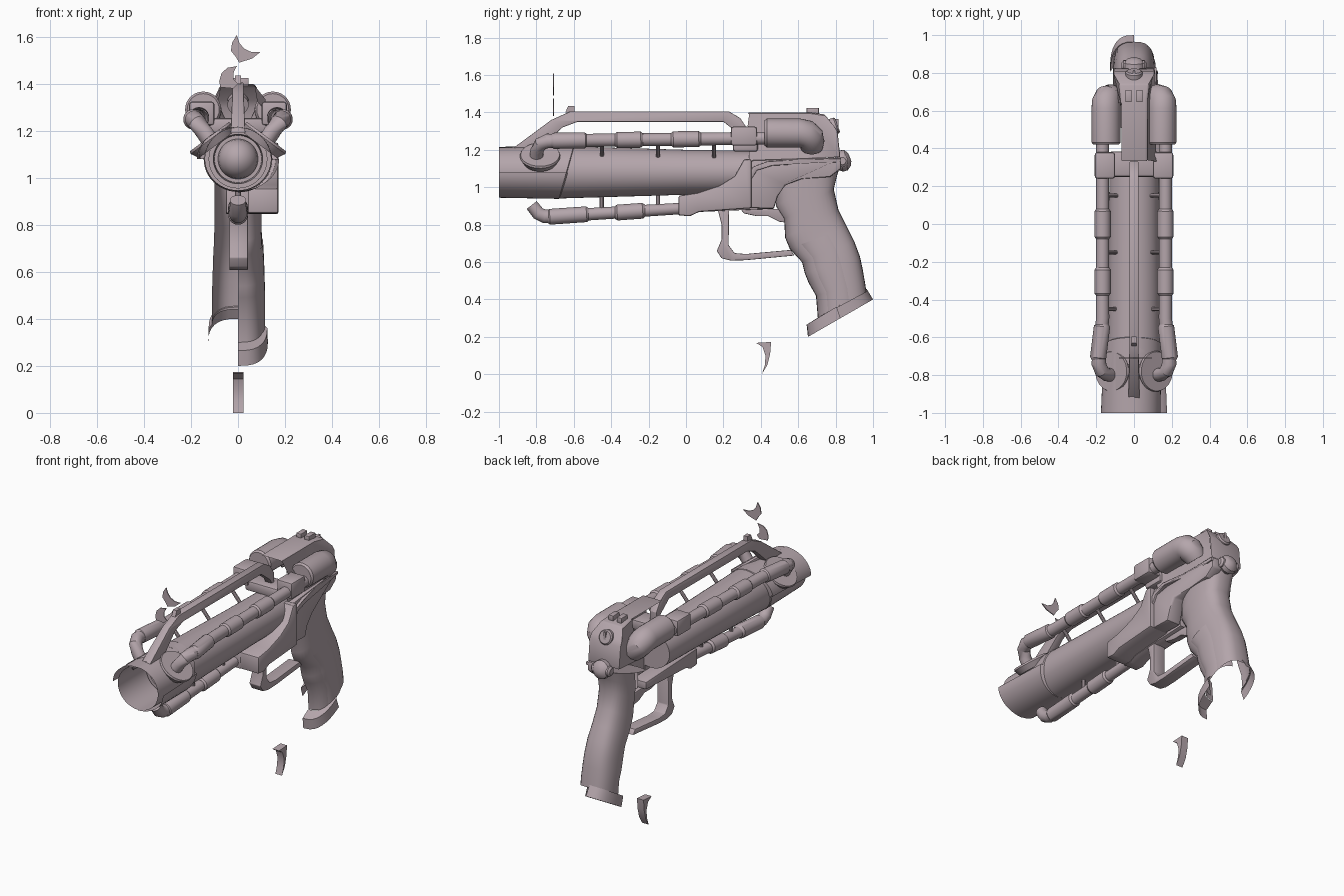
import bpy, bmesh, math
from mathutils import Vector

if "Cube" in bpy.data.objects:
    bpy.data.objects.remove(bpy.data.objects["Cube"])

mat = bpy.data.materials.new("dusty_mauve_metal")
mat.diffuse_color = (0.46, 0.38, 0.41, 1)
mat.use_nodes = True
mat.node_tree.nodes["Principled BSDF"].inputs["Base Color"].default_value = mat.diffuse_color


def finish(name, bm, angle=35):
    bmesh.ops.remove_doubles(bm, verts=bm.verts, dist=1e-5)
    bmesh.ops.recalc_face_normals(bm, faces=bm.faces)
    me = bpy.data.meshes.new(name)
    bm.to_mesh(me)
    bm.free()
    me.materials.append(mat)
    me.shade_smooth()
    me.set_sharp_from_angle(angle=math.radians(angle))
    ob = bpy.data.objects.new(name, me)
    bpy.context.collection.objects.link(ob)
    return ob


def loft(name, rings, caps=(True, True), keep=None, angle=35):
    """Skin a list of closed rings; keep(t) filters the side strips."""
    bm = bmesh.new()
    vs = [[bm.verts.new(p) for p in r] for r in rings]
    n = len(rings[0])
    for a, b in zip(vs, vs[1:]):
        for i in range(n):
            if keep is None or keep((i + .5) / n):
                j = (i + 1) % n
                bm.faces.new((a[i], a[j], b[j], b[i]))
    if caps[0]:
        bm.faces.new(vs[0][::-1])
    if caps[1]:
        bm.faces.new(vs[-1])
    loose = [v for v in bm.verts if not v.link_faces]
    bmesh.ops.delete(bm, geom=loose, context='VERTS')
    return finish(name, bm, angle)


def tube(name, pts, n=24, caps=(True, True)):
    """Round pipe along points (x, y, z, radius)."""
    P = [Vector(p[:3]) for p in pts]
    rings = []
    for k, p in enumerate(P):
        t = (P[min(k + 1, len(P) - 1)] - P[max(k - 1, 0)]).normalized()
        u = t.cross(Vector((0, .35, 1)) if abs(t.x) < .99 else Vector((0, 1, 0)))
        u.normalize()
        v = t.cross(u)
        rings.append([p + pts[k][3] * (math.cos(a) * u + math.sin(a) * v)
                      for a in (2 * math.pi * i / n for i in range(n))])
    return loft(name, rings, caps)


def plate(name, prof, x0, x1, bevel=0.0, taper=None, drop=None):
    """Side profile (y, z) extruded from x0 to x1; drop(centre) removes faces."""
    bm = bmesh.new()
    f = bm.faces.new([bm.verts.new((x0, y, z)) for y, z in prof])
    r = bmesh.ops.extrude_face_region(bm, geom=[f])
    for v in r["geom"]:
        if isinstance(v, bmesh.types.BMVert):
            v.co.x = x1
    if taper:
        for v in bm.verts:
            v.co.x *= taper(v.co)
    bmesh.ops.recalc_face_normals(bm, faces=bm.faces)
    if bevel:
        edges = [e for e in bm.edges if e.calc_face_angle(0) > .6]
        bmesh.ops.bevel(bm, geom=edges, offset=bevel, segments=2,
                        affect='EDGES', profile=.5, clamp_overlap=True)
    if drop:
        bmesh.ops.bisect_plane(bm, geom=bm.verts[:] + bm.edges[:] + bm.faces[:],
                               plane_co=(0, .64, 0), plane_no=(0, 1, 0))
        gone = [f for f in bm.faces if drop(f.calc_center_median(), f.normal)]
        bmesh.ops.delete(bm, geom=gone, context='FACES')
    return finish(name, bm, 30)


def box(name, x0, x1, y0, y1, z0, z1, bevel=.006):
    return plate(name, [(y0, z0), (y1, z0), (y1, z1), (y0, z1)], x0, x1, bevel)


def oval(y, rx, rz, zc=1.08, slant=0, n=48):
    out = []
    for i in range(n):
        a = 2 * math.pi * i / n
        z = math.sin(a) * rz
        out.append((math.cos(a) * rx, y + slant * z, zc + z))
    return out


# barrel, muzzle tube, flared muzzle quarters and the dome inside the muzzle
loft("barrel", [oval(-.68, .14, .14), oval(0, .132, .12), oval(.35, .13, .115)])
loft("muzzle_tube", [oval(-1, .14, .133), oval(-.64, .146, .14, slant=.28),
                     oval(-.63, .13, .13, slant=.28)], (False, False))
loft("muzzle_flare", [oval(-1, .175, .136), oval(-.64, .16, .142, slant=.28),
                      oval(-.63, .135, .13, slant=.28)], (False, False),
     lambda t: .25 < t < .5 or t > .75)
loft("muzzle_ring", [oval(-.68, .125, .125), oval(-.74, .125, .125), oval(-.74, .105, .105),
                     oval(-.69, .1, .1)], (False, False))
loft("muzzle_dome", [oval(-.69 - .09 * math.sin(a), .085 * math.cos(a), .085 * math.cos(a))
                     for a in (0, .3, .6, .9, 1.2, 1.45)])

# pipes, sleeves, collars and rear cylinders on both sides
for s, side in ((1, "right"), (-1, "left")):
    def zc(y):
        return 1.257 + .012 * y

    def xc(y):
        return s * (.166 + max(0, -.5 - y) * .11)
    tube(side + "_pipe", [(s * .115, -.8, 1.15, .036), (s * .145, -.797, 1.195, .036),
                          (s * .172, -.777, 1.232, .038), (s * .186, -.74, 1.248, .039),
                          (xc(-.68), -.68, zc(-.68), .036), (xc(-.5), -.5, zc(-.5), .035),
                          (xc(.44), .44, zc(.44), .034)])
    for k, (a, b) in enumerate(((-.72, -.53), (-.38, -.23), (-.08, .08))):
        tube(f"{side}_sleeve_{k}", [(xc(a), a, zc(a), .034), (xc(a), a + .012, zc(a), .043),
                                    (xc(b), b - .012, zc(b), .043), (xc(b), b, zc(b), .034)])
    # round flange where the pipe enters the barrel
    n = Vector((s * .6, 0, .8))
    c = Vector((s * .112, -.78, 1.162))
    tube(side + "_flange", [(*(c - n * .03), .09), (*(c + n * .005), .108), (*(c + n * .016), .104)], 32)
    box(side + "_collar", s * .1, s * .208, .24, .38, 1.222, 1.325, .014)
    tube(side + "_rear_cylinder", [
        (s * .148, .42, 1.29, .068), (s * .148, .432, 1.29, .077), (s * .148, .61, 1.29, .077),
        (s * .146, .645, 1.283, .077), (s * .138, .665, 1.265, .074), (s * .122, .672, 1.24, .068),
        (s * .1, .672, 1.215, .06)], 28)
    for k, y in enumerate((-.45, -.15, .15)):
        tube(f"{side}_pin_{k}", [(s * .155, y, 1.235, .011), (s * .09, y, 1.16, .011)], 10)


# pipe under the barrel
def zl(y):
    return .888 + .062 * y


tube("lower_pipe", [(0, -.825, .905, .034), (0, -.79, .86, .036), (0, -.755, .844, .037),
                    (0, -.7, zl(-.7), .034), (0, .05, zl(.05), .03)])
for k, (a, b) in enumerate(((-.74, -.52), (-.38, -.22))):
    tube(f"lower_sleeve_{k}", [(0, a, zl(a), .033), (0, a + .012, zl(a), .042),
                               (0, b - .012, zl(b), .042), (0, b, zl(b), .033)])
for k, y in enumerate((-.45, -.15)):
    tube(f"lower_pin_{k}", [(0, y, .87, .012), (0, y, .98, .012)], 10)

# sight rail with front and rear sights
plate("sight_rail", [(-.95, 1.19), (-.72, 1.36), (-.62, 1.405), (.23, 1.405), (.29, 1.37), (.33, 1.31),
                     (.33, 1.2), (.29, 1.28), (.2, 1.35), (-.58, 1.35), (-.66, 1.32), (-.8, 1.19)],
      -.024, .024, .004, lambda c: 1.3 if c.z < 1.25 and c.y < 0 else 1)
plate("front_sight", [(-.645, 1.4), (-.595, 1.4), (-.595, 1.435), (-.63, 1.435)], -.013, .013)
for s in (1, -1):
    box("rear_sight", s * .012, s * .045, .645, .71, 1.39, 1.425, .003)

# receiver shell, open at the front, below and at the front left
plate("receiver", [(.33, 1.13), (.33, 1.33), (.33, 1.4), (.66, 1.4), (.74, 1.39), (.79, 1.33),
                   (.81, 1.3), (.825, 1.16)],
      -.11, .11, .008, lambda c: 1 if c.z < 1.35 else .7 if c.y > .7 else .6,
      lambda c, n: n.y < -.7 or n.z < -.7 or (c.x < -.05 and c.y < .64 and n.x < -.5))
box("barrel_clamp", -.13, .13, .25, .385, 1.19, 1.255, .015)
tube("rear_screw", [(0, .75, 1.31, .045), (0, .802, 1.33, .045), (0, .81, 1.333, .038)], 24)
box("rear_screw_slot", -.006, .006, .78, .815, 1.3, 1.365, 0)
tube("hammer_knob", [(0, .8, 1.135, .04), (0, .83, 1.14, .058), (0, .855, 1.145, .055),
                     (0, .874, 1.148, .035), (0, .88, 1.15, .012)])
tube("knob_axle", [(-.065, .835, 1.14, .02), (-.055, .835, 1.14, .032),
                   (.055, .835, 1.14, .032), (.065, .835, 1.14, .02)], 16)


# lower frame: low bracket under the barrel and the wide plates on the right
def slim(c):
    return .75 if c.y > .6 else 1


nose = [(-.04, .85), (.02, .845), (.07, .868), (.35, .888), (.35, 1.15), (.31, 1.15),
        (.26, 1.06), (.18, 1.01), (.06, .97), (-.04, .955)]
plate("frame_nose", nose, .04, .172, .01)
plate("frame_bracket", nose[:3] + [(.47, .885), (.47, .93), (-.04, .95)], -.05, .045, .004)
rear = [(.31, .89), (.47, .885), (.49, .95), (.53, 1.01), (.62, 1.045), (.77, 1.055), (.83, 1.1),
        (.83, 1.16), (.36, 1.145), (.31, 1.12)]
plate("frame_rear", rear, .05, .145, .01, slim)
plate("frame_rim", [(.31, .9), (.335, .9), (.335, 1.02), (.38, 1.09), (.46, 1.115), (.62, 1.125),
                    (.83, 1.135), (.83, 1.155), (.62, 1.147), (.44, 1.14), (.36, 1.11), (.31, 1.03)],
      .13, .158, .003, slim)

# trigger guard and trigger
plate("trigger_guard", [(.17, .88), (.19, .8), (.19, .72), (.165, .66), (.19, .62), (.24, .608), (.32, .61),
                        (.58, .635), (.56, .665), (.32, .643), (.26, .648), (.228, .69), (.23, .88)],
      -.037, .042, .004)
plate("trigger", [(.29, .885), (.31, .86), (.38, .845), (.44, .845), (.5, .815), (.55, .81), (.56, .885)],
      -.02, .02, .005)


# grip: tilted rounded sections from front edge to back edge
def section(fy, fz, by, bz, w, n=32):
    out = []
    for i in range(n):
        a = 2 * math.pi * i / n
        c, s = math.cos(a), math.sin(a)
        c = math.copysign(abs(c) ** .85, c)
        s = math.copysign(abs(s) ** .7, s)
        t = .5 + .5 * c
        out.append((w * s, fy + (by - fy) * t, fz + (bz - fz) * t))
    return out


grip = [(.48, 1.02, .83, 1.13, .1), (.48, .9, .81, 1.07, .1), (.525, .83, .79, .99, .1),
        (.53, .73, .815, .88, .1), (.555, .67, .86, .79, .102), (.62, .6, .9, .71, .106),
        (.635, .54, .93, .63, .108), (.655, .49, .945, .56, .11), (.695, .42, .957, .49, .11),
        (.705, .3, .965, .44, .11)]
# the front left quarter of the grip shell is open
loft("grip", [section(*g) for g in grip], (True, False), lambda t: not .5 < t < .75)
# raised grip panel on the right
loft("grip_panel", [section(fy + .02, fz + .01, by - .04, bz - .02, w + .005)
                    for fy, fz, by, bz, w in grip[4:]], (False, False), lambda t: .04 < t < .46)
# grip foot: only the front right and rear left quarters remain
loft("grip_foot", [section(.7, .3, .96, .45, .11), section(.645, .265, .965, .458, .125),
                   section(.652, .2, 1.0, .4, .127)], (False, False),
     lambda t: .25 < t < .5 or t > .75)


# loose shards above the muzzle and below the guard
def shard(name, pts):
    bm = bmesh.new()
    f = bm.faces.new([bm.verts.new((x, -.712, z)) for x, z in pts])
    r = bmesh.ops.extrude_face_region(bm, geom=[f])
    for v in r["geom"]:
        if isinstance(v, bmesh.types.BMVert):
            v.co.y = -.706
    finish(name, bm)


shard("upper_shard", [(-.005, 1.608), (.005, 1.575), (.025, 1.55), (.055, 1.536), (.095, 1.535),
                      (.06, 1.507), (.005, 1.49), (-.01, 1.515), (-.03, 1.54), (-.025, 1.575)])
shard("middle_shard", [(-.005, 1.475), (-.045, 1.468), (-.07, 1.445), (-.08, 1.41), (-.075, 1.385),
                       (-.02, 1.38), (0, 1.4), (-.02, 1.42), (-.018, 1.45)])
plate("lower_shard", [(.375, .168), (.455, .173), (.45, .11), (.435, .05), (.405, 0), (.422, .05),
                      (.425, .1), (.41, .145)], -.022, .024)
